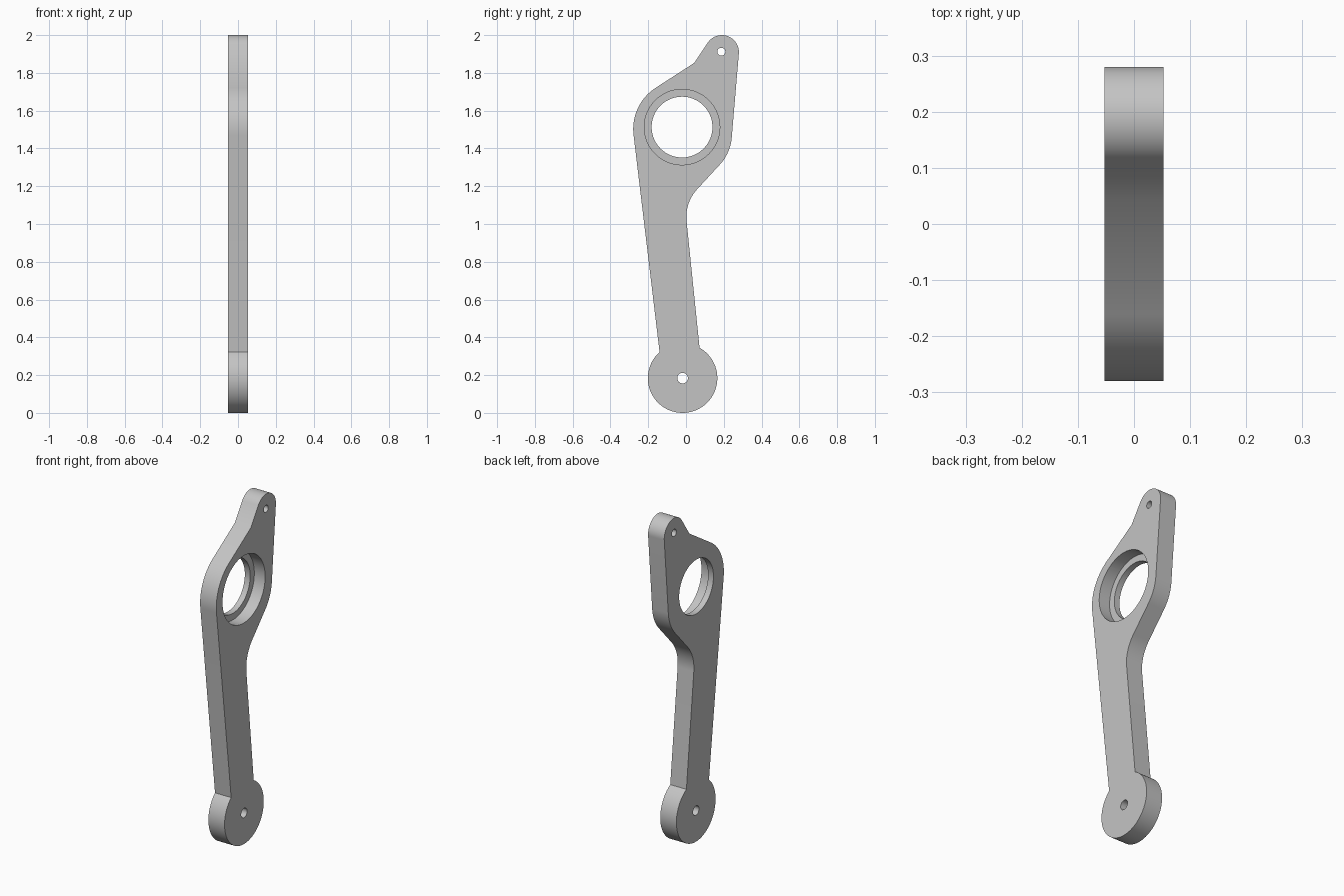
import bpy, bmesh
from math import sin, cos, tan, radians
from mathutils import Vector

if "Cube" in bpy.data.objects:
    bpy.data.objects.remove(bpy.data.objects["Cube"])

HALF = 0.053            # half the plate thickness
LIP = 0.035             # thickness of the lip behind the bearing seat
BORE = (-0.021, 1.513)
PIVOT = (-0.018, 0.184)
TIP = (0.19, 1.91)

metal = bpy.data.materials.new("grey metal")
metal.use_nodes = True
grey = (0.55, 0.55, 0.55, 1)
metal.diffuse_color = grey
metal.node_tree.nodes["Principled BSDF"].inputs["Base Color"].default_value = grey


def arc(centre, radius, start, end, steps):
    angles = [radians(start + (end - start) * i / steps) for i in range(steps + 1)]
    return [Vector((centre[0] + radius * cos(a), centre[1] + radius * sin(a))) for a in angles]


def fillet(before, corner, after, radius, steps=16):
    """Round a corner with an arc tangent to both of its edges."""
    b, c, a = Vector(before), Vector(corner), Vector(after)
    u, v = (b - c).normalized(), (a - c).normalized()
    half = u.angle(v) / 2
    centre = c + (u + v).normalized() * radius / sin(half)
    first, last = c + u * radius / tan(half) - centre, c + v * radius / tan(half) - centre
    turn = first.angle(last)
    return [centre + (first * sin((1 - i / steps) * turn) + last * sin(i / steps * turn)) / sin(turn)
            for i in range(steps + 1)]


def prism(name, points, x0, x1):
    """Extrude a side outline, given in y and z, along x."""
    bm = bmesh.new()
    face = bm.faces.new([bm.verts.new((x0, p[0], p[1])) for p in points])
    moved = bmesh.ops.extrude_face_region(bm, geom=[face])["geom"]
    bmesh.ops.translate(bm, vec=(x1 - x0, 0, 0),
                        verts=[g for g in moved if isinstance(g, bmesh.types.BMVert)])
    bmesh.ops.recalc_face_normals(bm, faces=bm.faces)
    mesh = bpy.data.meshes.new(name)
    bm.to_mesh(mesh)
    bm.free()
    mesh.materials.append(metal)
    obj = bpy.data.objects.new(name, mesh)
    bpy.context.collection.objects.link(obj)
    return obj


# Outline: front edge, shoulder, tip, rear edge, waist and round foot
leg_front, leg_rear = (-0.14, 0.323), (0.072, 0.344)
shoulder, notch = (-0.297, 1.633), (0.044, 1.853)
tip_rear, hip, waist = (0.28, 1.90), (0.235, 1.375), (-0.007, 1.112)
outline = [Vector(leg_front)]
outline += fillet(leg_front, shoulder, notch, 0.26)
outline += [Vector(notch)]
outline += arc(TIP, 0.09, 147, -5, 32)
outline += fillet(tip_rear, hip, waist, 0.24)
outline += fillet(hip, waist, leg_rear, 0.215)
outline += arc(PIVOT, 0.184, 60.8, -228.5, 64)
arm = prism("lever_arm", outline, -HALF, HALF)

# Holes: name, centre, radius, starting depth
holes = [("pivot_hole", PIVOT, 0.028, -0.1), ("tip_hole", (0.187, 1.912), 0.021, -0.1),
         ("bearing_bore", BORE, 0.161, -0.1), ("bearing_seat", BORE, 0.2, LIP - HALF)]
bpy.context.view_layer.objects.active = arm
for name, centre, radius, x0 in holes:
    cutter = prism(name, arc(centre, radius, 0, 360, 64)[:-1], x0, 0.1)
    cutter.hide_render = True
    cut = arm.modifiers.new(name, "BOOLEAN")
    cut.operation, cut.solver, cut.object = "DIFFERENCE", "EXACT", cutter
    bpy.ops.object.modifier_apply(modifier=cut.name)
    bpy.data.objects.remove(cutter)

arm.select_set(True)
bpy.ops.object.shade_smooth_by_angle(angle=radians(25))
